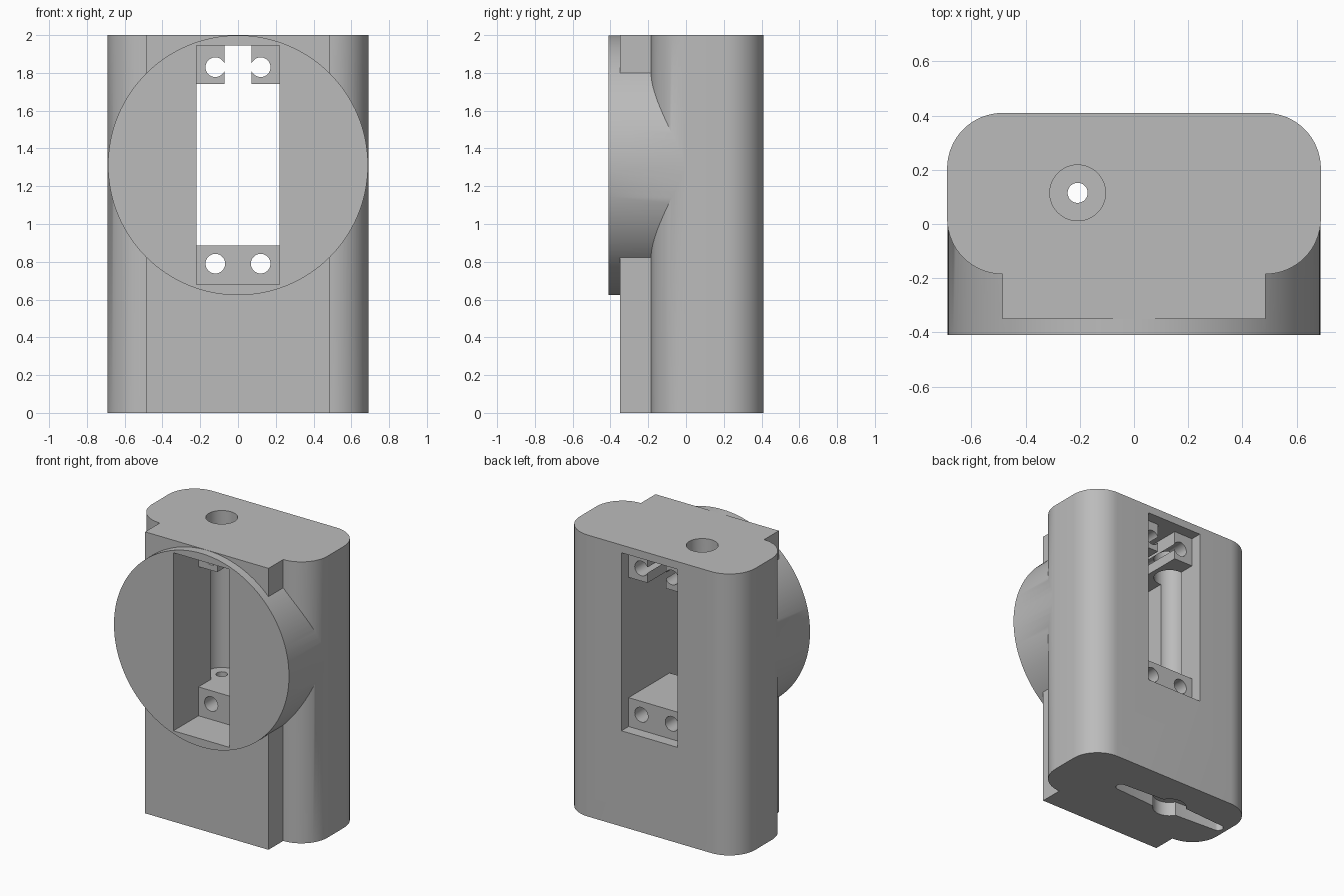
import bpy
import bmesh
from math import cos, sin, pi, radians
from mathutils import Matrix

old = bpy.data.objects.get("Cube")
if old:
    bpy.data.objects.remove(old, do_unlink=True)

grey = bpy.data.materials.new("plain grey")
grey.use_nodes = True
colour = (0.5, 0.5, 0.5, 1)
grey.diffuse_color = colour
grey.node_tree.nodes["Principled BSDF"].inputs["Base Color"].default_value = colour


def finish(bm, name):
    bmesh.ops.recalc_face_normals(bm, faces=bm.faces)
    mesh = bpy.data.meshes.new(name)
    bm.to_mesh(mesh)
    bm.free()
    mesh.materials.append(grey)
    ob = bpy.data.objects.new(name, mesh)
    bpy.context.collection.objects.link(ob)
    return ob


def prism(name, outline, z0, z1):
    bm = bmesh.new()
    face = bm.faces.new([bm.verts.new((x, y, z0)) for x, y in outline])
    top = bmesh.ops.extrude_face_region(bm, geom=[face])["geom"]
    verts = [v for v in top if isinstance(v, bmesh.types.BMVert)]
    bmesh.ops.translate(bm, verts=verts, vec=(0, 0, z1 - z0))
    return finish(bm, name)


def box(name, x0, x1, y0, y1, z0, z1):
    return prism(name, [(x0, y0), (x1, y0), (x1, y1), (x0, y1)], z0, z1)


def arc(cx, cy, r, start, end, steps=16):
    angles = [radians(start + (end - start) * i / steps) for i in range(steps + 1)]
    return [(cx + r * cos(a), cy + r * sin(a)) for a in angles]


def rod(name, x, z, r, y0, y1, sides=48):
    """Cylinder lying along y."""
    bm = bmesh.new()
    place = Matrix.Translation((x, (y0 + y1) / 2, z)) @ Matrix.Rotation(pi / 2, 4, 'X')
    bmesh.ops.create_cone(bm, cap_ends=True, segments=sides, radius1=r, radius2=r,
                          depth=y1 - y0, matrix=place)
    return finish(bm, name)


def post(name, x, y, r, z0, z1):
    return prism(name, arc(x, y, r, 0, 360, 48)[:-1], z0, z1)


def combine(target, other, operation):
    mod = target.modifiers.new(operation.lower(), 'BOOLEAN')
    mod.operation, mod.solver, mod.object = operation, 'EXACT', other
    bpy.context.view_layer.objects.active = target
    bpy.ops.object.modifier_apply(modifier=mod.name)
    bpy.data.objects.remove(other, do_unlink=True)


# Body: rounded block with a raised front plate, as one extruded profile
side = arc(0.485, -0.35, 0, 0, 0, 1)[:1]
side += arc(0.485, 0.02, 0.205, -90, 0) + arc(0.485, 0.205, 0.205, 0, 90)
outline = side + [(-x, y) for x, y in reversed(side)]
body = prism("housing", outline, 0, 2)

# Round front boss
combine(body, rod("boss", 0, 1.311, 0.688, -0.41, 0.02, 128), 'UNION')

# Window: front and back recesses, open middle, and slot between the upper tabs
for cutter in (
        box("front_recess", -0.22, 0.22, -0.6, -0.13, 0.68, 1.945),
        box("back_recess", -0.22, 0.22, 0.33, 0.6, 0.68, 1.945),
        box("opening", -0.22, 0.22, -0.3, 0.5, 0.885, 1.74),
        box("tab_slot", -0.072, 0.072, -0.3, 0.5, 1.6, 1.945)):
    combine(body, cutter, 'DIFFERENCE')

# Screw holes through the tabs
for z in (0.79, 1.83):
    for x in (-0.12, 0.12):
        combine(body, rod("screw_hole", x, z, 0.052, -0.3, 0.5), 'DIFFERENCE')

# Vertical bore from the top, with a narrow hole on through the base
bx, by = -0.208, 0.115
combine(body, post("bore", bx, by, 0.103, 0.885, 2.2), 'DIFFERENCE')
combine(body, post("narrow_hole", bx, by, 0.037, -0.2, 1), 'DIFFERENCE')

# Recess in the base: round hub with two tapered arms
combine(body, post("hub_recess", bx, by, 0.11, -0.2, 0.1), 'DIFFERENCE')
tip = 0.415
arms = [(bx, by - 0.06)] + arc(bx + tip, by, 0.035, -80, 80, 10)
arms += [(bx, by + 0.06)] + arc(bx - tip, by, 0.035, 100, 260, 10)
combine(body, prism("arm_recess", arms, -0.2, 0.1), 'DIFFERENCE')

bpy.ops.object.select_all(action='DESELECT')
body.select_set(True)
bpy.context.view_layer.objects.active = body
bpy.ops.object.shade_smooth_by_angle(angle=radians(30))
